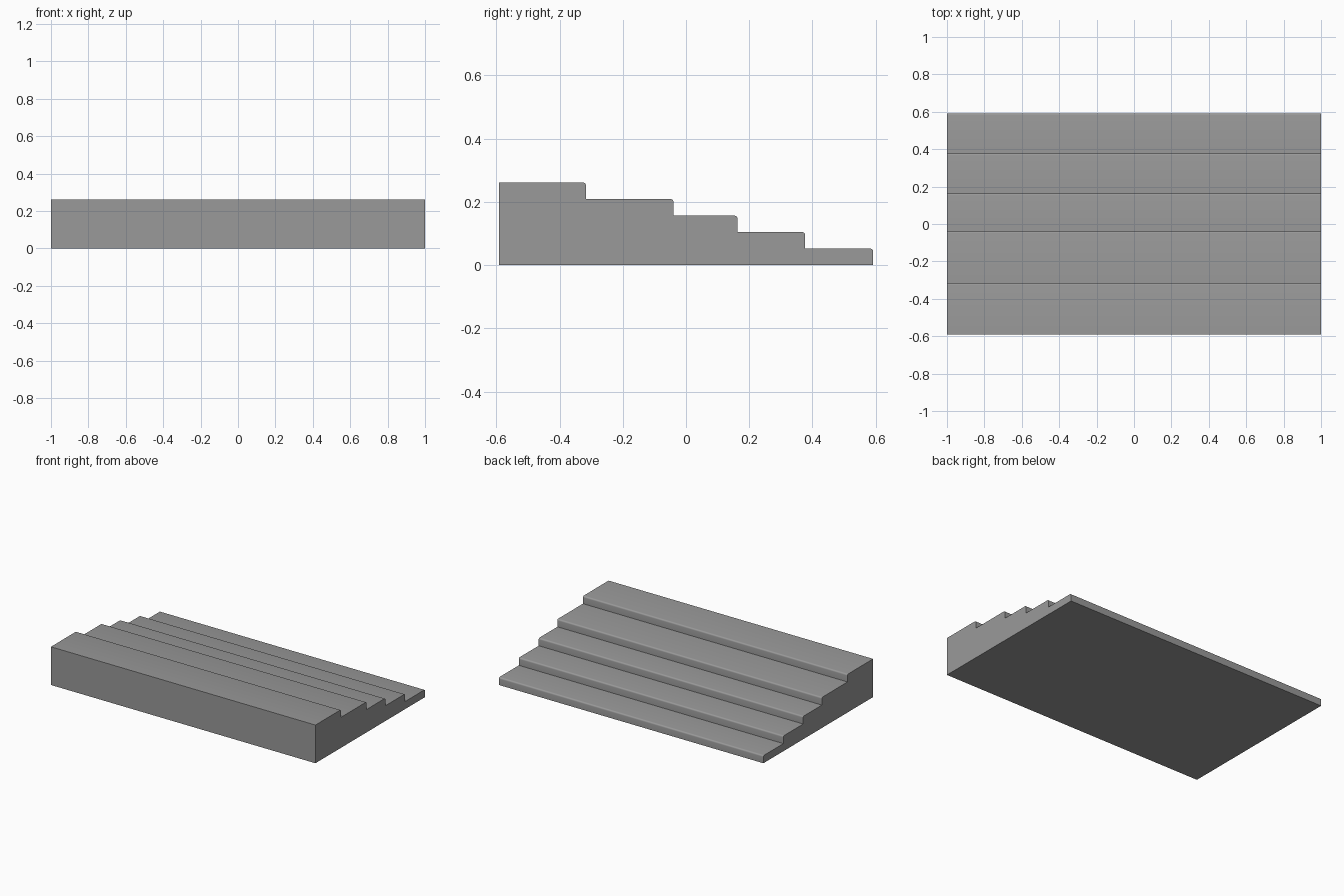
import bpy, bmesh
from math import sin, cos, pi

cube = bpy.data.objects.get("Cube")
if cube:
    bpy.data.objects.remove(cube, do_unlink=True)

HALF_WIDTH = 1.0
FRONT = -0.592
RISE = 0.0522
NOSE_EDGES = [0.592, 0.377, 0.163, -0.039, -0.316]  # lowest step first
NOSE_RADIUS = 0.01
NOSE_SEGMENTS = 4

# Plain grey stone
stone = bpy.data.materials.new("grey stone")
stone.use_nodes = True
grey = (0.32, 0.32, 0.32, 1.0)
stone.diffuse_color = grey
stone.node_tree.nodes["Principled BSDF"].inputs["Base Color"].default_value = grey

# Side profile: flat base, then each riser with a rounded nose
profile = [(FRONT, 0.0), (NOSE_EDGES[0], 0.0)]
for i, edge in enumerate(NOSE_EDGES):
    if i:
        profile.append((edge, i * RISE))
    top = (i + 1) * RISE
    for k in range(NOSE_SEGMENTS + 1):
        a = k / NOSE_SEGMENTS * pi / 2
        profile.append((edge - NOSE_RADIUS * (1 - cos(a)),
                        top - NOSE_RADIUS * (1 - sin(a))))
profile.append((FRONT, len(NOSE_EDGES) * RISE))

# Extrude the profile across the full width
bm = bmesh.new()
side = bm.faces.new([bm.verts.new((-HALF_WIDTH, y, z)) for y, z in profile])
extruded = bmesh.ops.extrude_face_region(bm, geom=[side], use_keep_orig=True)
new_verts = [g for g in extruded["geom"] if isinstance(g, bmesh.types.BMVert)]
bmesh.ops.translate(bm, verts=new_verts, vec=(2 * HALF_WIDTH, 0, 0))
bmesh.ops.recalc_face_normals(bm, faces=bm.faces)

mesh = bpy.data.meshes.new("stepped_block")
bm.to_mesh(mesh)
bm.free()
mesh.materials.append(stone)
steps = bpy.data.objects.new("stepped_block", mesh)
bpy.context.collection.objects.link(steps)

# Smooth the noses, keep the risers and ends sharp
bpy.context.view_layer.objects.active = steps
steps.select_set(True)
bpy.ops.object.shade_smooth_by_angle(angle=pi / 6)
